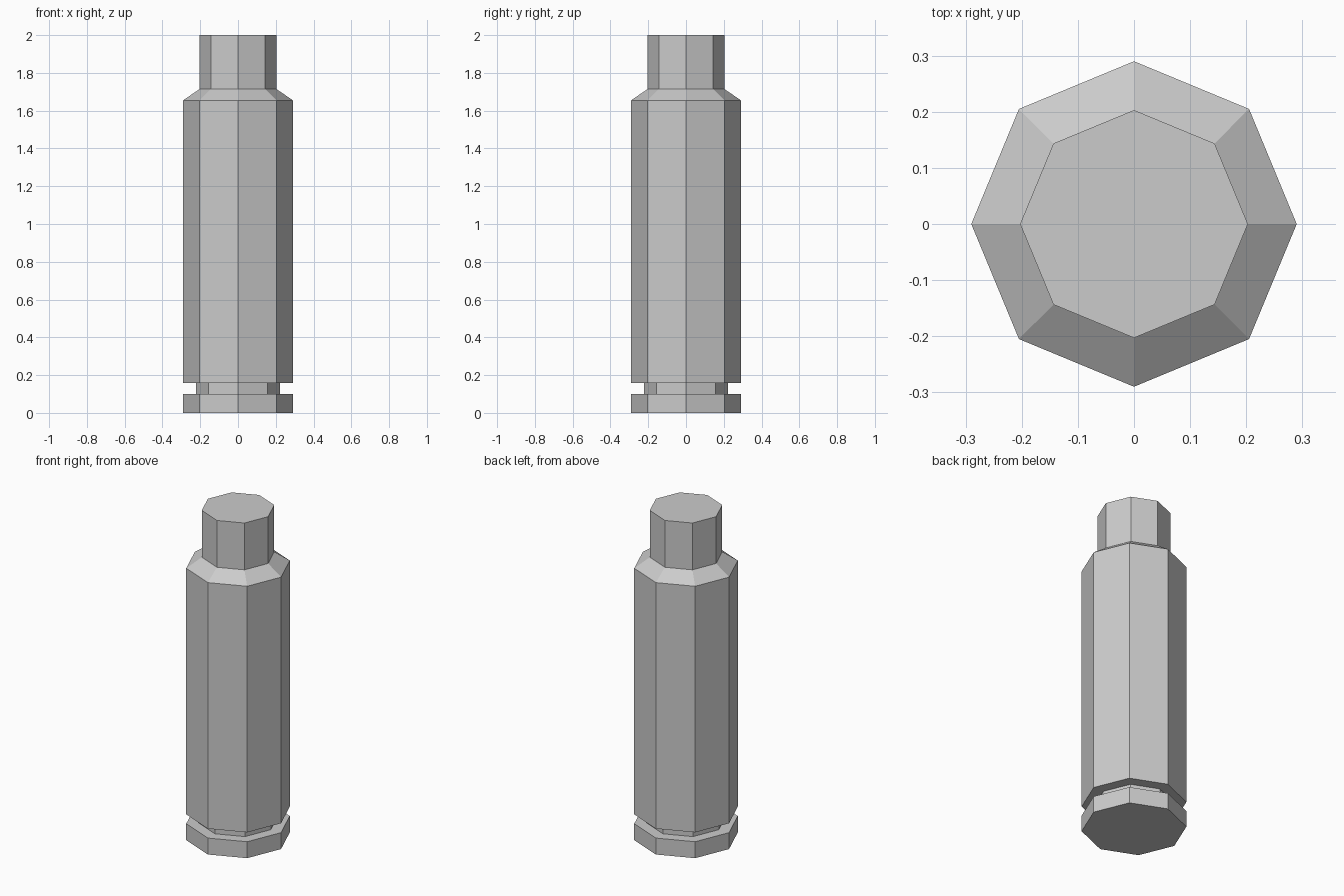
import bpy
import bmesh
from math import cos, sin, tau

cube = bpy.data.objects.get("Cube")
if cube:
    bpy.data.objects.remove(cube, do_unlink=True)

SIDES = 8

# Plain grey metal
grey = bpy.data.materials.new("grey_metal")
colour = (0.6, 0.6, 0.6, 1)
grey.diffuse_color = colour
grey.use_nodes = True
grey.node_tree.nodes["Principled BSDF"].inputs["Base Color"].default_value = colour

# Octagonal casing: rim, extractor groove, body, sloped shoulder, neck
profile = [(0.29, 0), (0.29, 0.1), (0.222, 0.1), (0.222, 0.157),
           (0.29, 0.157), (0.29, 1.655), (0.203, 1.715), (0.203, 2)]

bm = bmesh.new()
rings = [[bm.verts.new((r * cos(tau * i / SIDES), r * sin(tau * i / SIDES), z))
          for i in range(SIDES)] for r, z in profile]
for low, high in zip(rings, rings[1:]):
    for i in range(SIDES):
        j = (i + 1) % SIDES
        bm.faces.new((low[i], low[j], high[j], high[i]))

# Flat end caps
bm.faces.new(rings[0][::-1])
bm.faces.new(rings[-1])

mesh = bpy.data.meshes.new("casing")
bm.to_mesh(mesh)
bm.free()
mesh.materials.append(grey)
bpy.context.collection.objects.link(bpy.data.objects.new("casing", mesh))
